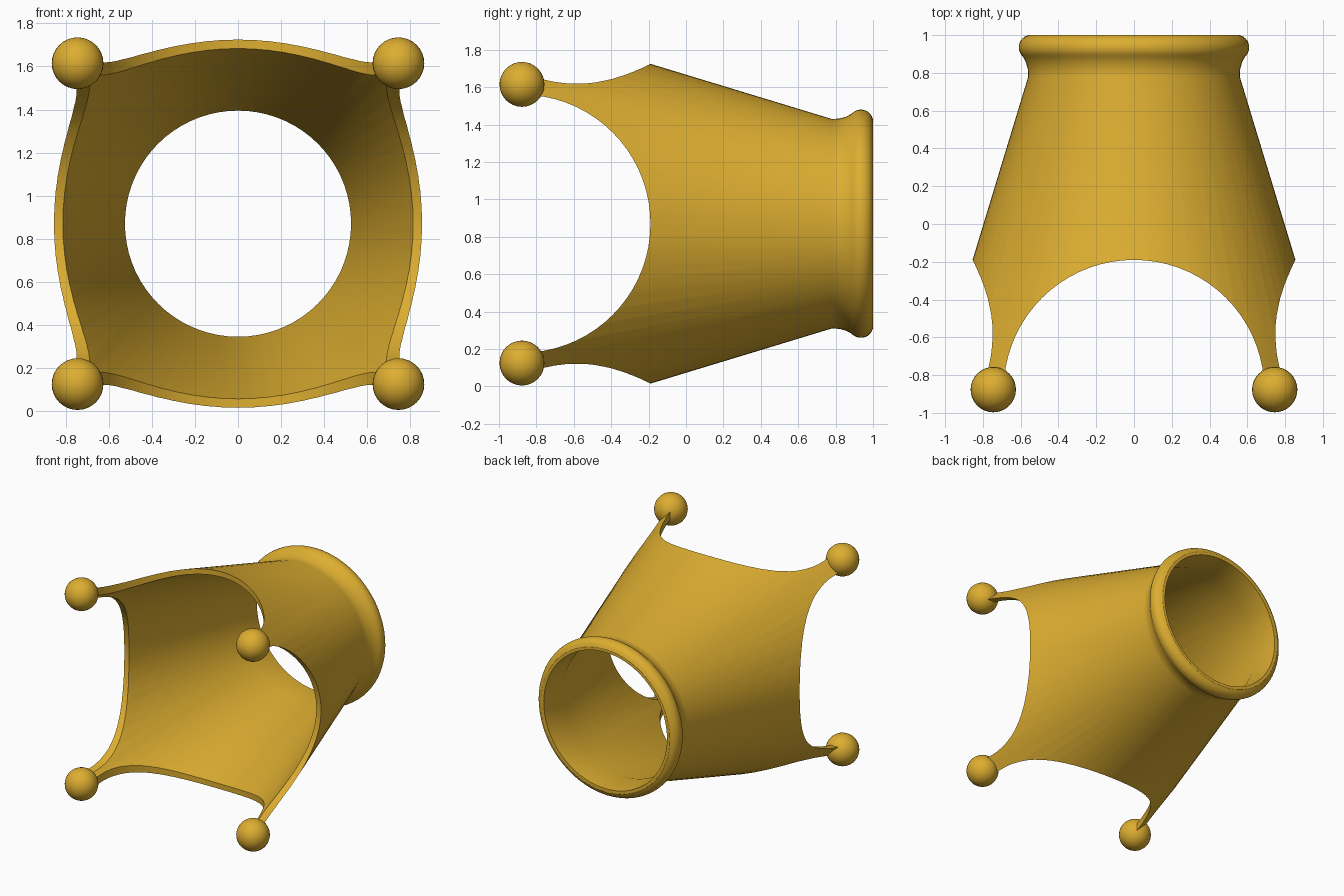
import bpy, bmesh, math
from mathutils import Matrix, Vector

if "Cube" in bpy.data.objects:
    bpy.data.objects.remove(bpy.data.objects["Cube"])

AXIS_Z = 0.87      # height of the tube axis (tube runs along y)
BALL = 0.745       # ball offset from the axis in x and z
gold = bpy.data.materials.new("gold")
gold.diffuse_color = (0.72, 0.42, 0.03, 1)
gold.use_nodes = True
gold.node_tree.nodes["Principled BSDF"].inputs["Base Color"].default_value = gold.diffuse_color


def finish(obj, angle=30):
    obj.data.materials.clear()
    obj.data.materials.append(gold)
    bpy.ops.object.select_all(action='DESELECT')
    obj.select_set(True)
    bpy.context.view_layer.objects.active = obj
    bpy.ops.object.shade_smooth_by_angle(angle=math.radians(angle))


def lathe(name, profile, steps=72):
    """Revolve a closed (radius, y) profile around the y axis."""
    bm = bmesh.new()
    rings = []
    for i in range(steps):
        a = 2 * math.pi * i / steps
        rings.append([bm.verts.new((r * math.cos(a), y, AXIS_Z + r * math.sin(a)))
                      for r, y in profile])
    n = len(profile)
    for i in range(steps):
        a, b = rings[i], rings[(i + 1) % steps]
        for j in range(n):
            k = (j + 1) % n
            bm.faces.new((a[j], a[k], b[k], b[j]))
    bmesh.ops.recalc_face_normals(bm, faces=bm.faces)
    mesh = bpy.data.meshes.new(name)
    bm.to_mesh(mesh)
    bm.free()
    obj = bpy.data.objects.new(name, mesh)
    bpy.context.collection.objects.link(obj)
    return obj


# Flared shell with a rolled rim at the narrow end
rim = [(0.935 + 0.065 * math.sin(t), 0.548 + 0.062 * math.cos(t))
       for t in [math.radians(d) for d in range(-35, 81, 14)]]
outer = [(1.066, -0.885), (0.56, 0.78), (0.562, 0.82), (0.572, 0.855), (0.586, 0.882)]
inner = [(0.535, 1.0), (0.525, 0.78), (1.02, -0.885)]
shell = lathe("crown_shell", outer + [(r, y) for y, r in rim] + [(0.56, 1.0)] + inner)

# Two crossing round cutters scallop the wide end into four points
for rot in [(0, math.pi / 2, 0), (0, 0, 0)]:
    bpy.ops.mesh.primitive_cylinder_add(vertices=72, radius=0.69, depth=4,
                                        location=(0, -0.88, AXIS_Z), rotation=rot)
    cutter = bpy.context.object
    cutter.name = "scallop_cutter"
    cutter.hide_render = True
    mod = shell.modifiers.new("scallop", 'BOOLEAN')
    mod.operation = 'DIFFERENCE'
    mod.solver = 'EXACT'
    mod.object = cutter
    bpy.context.view_layer.objects.active = shell
    bpy.ops.object.modifier_apply(modifier=mod.name)
    bpy.data.objects.remove(cutter)
finish(shell)

# Balls on the four points
for sx, side in ((-1, "left"), (1, "right")):
    for sz, level in ((-1, "lower"), (1, "upper")):
        bpy.ops.mesh.primitive_uv_sphere_add(segments=32, ring_count=16, radius=0.12,
                                             location=(sx * BALL, -0.877, AXIS_Z + sz * BALL))
        ball = bpy.context.object
        ball.name = f"{level}_{side}_ball"
        finish(ball, 60)
